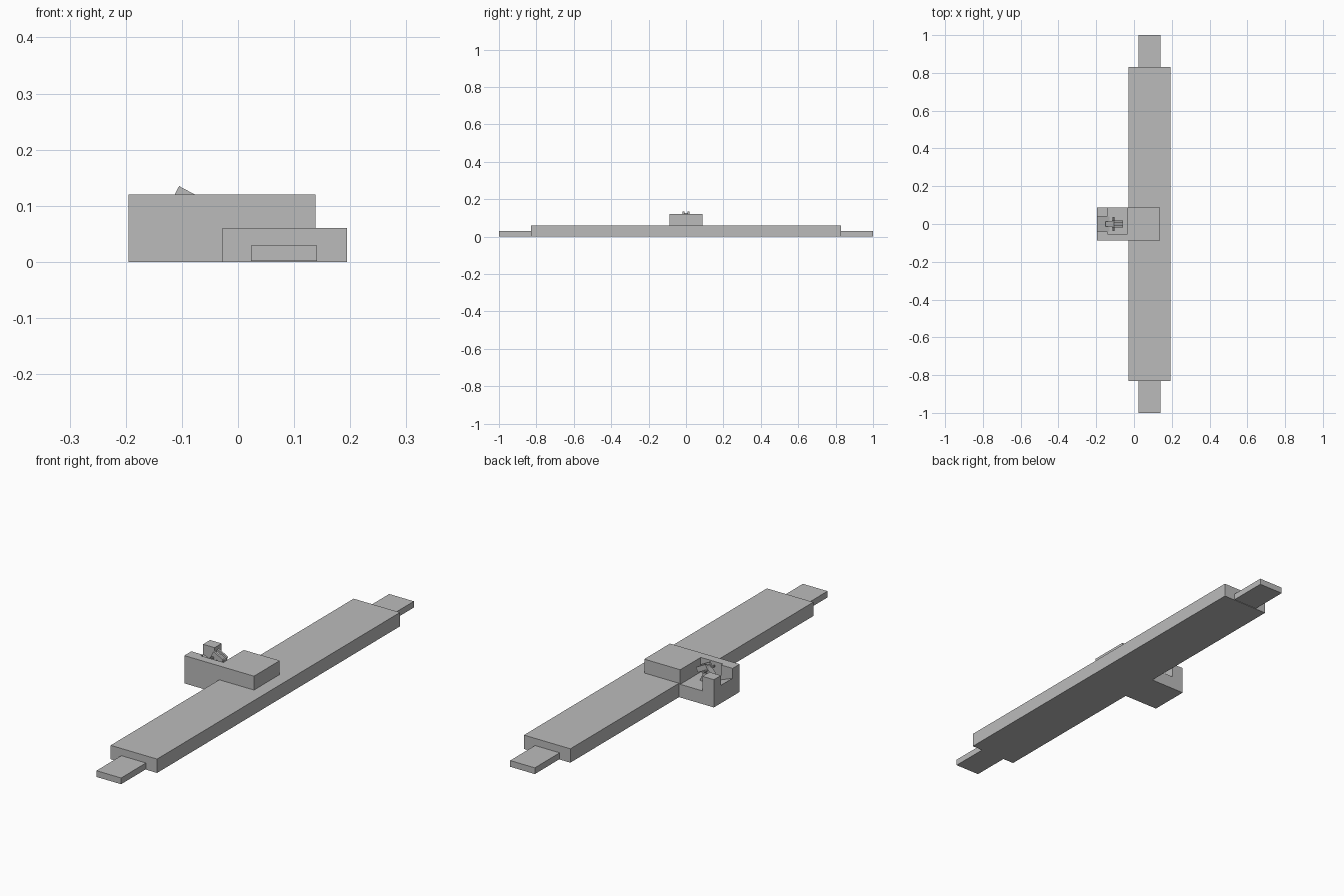
import bpy
import bmesh
import math

cube = bpy.data.objects.get("Cube")
if cube:
    bpy.data.objects.remove(cube, do_unlink=True)

grey = bpy.data.materials.new("plain_grey")
grey.use_nodes = True
grey.diffuse_color = (0.5, 0.5, 0.5, 1)
grey.node_tree.nodes["Principled BSDF"].inputs["Base Color"].default_value = (0.5, 0.5, 0.5, 1)


def extrude(name, profile, y0, y1):
    """Extrude an (x, z) profile along y."""
    bm = bmesh.new()
    face = bm.faces.new([bm.verts.new((x, y0, z)) for x, z in profile])
    ext = bmesh.ops.extrude_face_region(bm, geom=[face])
    verts = [v for v in ext["geom"] if isinstance(v, bmesh.types.BMVert)]
    bmesh.ops.translate(bm, verts=verts, vec=(0, y1 - y0, 0))
    bmesh.ops.recalc_face_normals(bm, faces=bm.faces)
    mesh = bpy.data.meshes.new(name)
    bm.to_mesh(mesh)
    bm.free()
    mesh.materials.append(grey)
    obj = bpy.data.objects.new(name, mesh)
    bpy.context.collection.objects.link(obj)
    return obj


def box(name, x0, x1, y0, y1, z0, z1):
    return extrude(name, [(x0, z0), (x1, z0), (x1, z1), (x0, z1)], y0, y1)


def tilted_bar(name, start, angle, length, depth, y0, y1):
    """Bar whose upper edge runs from start at the given angle."""
    a = math.radians(angle)
    (sx, sz), (c, s) = start, (math.cos(a), math.sin(a))
    pts = [(0, 0), (length, 0), (length, -depth), (0, -depth)]
    return extrude(name, [(sx + u * c - v * s, sz + u * s + v * c) for u, v in pts], y0, y1)


# Long flat body with a thin tab at each end
box("body_bar", -0.028, 0.194, -0.83, 0.83, 0, 0.06)
for side, label in ((-1, "front"), (1, "back")):
    y0, y1 = sorted((side * 0.83, side))
    box(label + "_tab", 0.023, 0.141, y0, y1, 0.002, 0.029)

# Housing steps over the body
housing = extrude("housing", [(-0.195, 0), (-0.028, 0), (-0.028, 0.06),
                              (0.138, 0.06), (0.138, 0.12), (-0.195, 0.12)], -0.088, 0.088)

# Open pocket, and a notch with a sloping floor through the end wall
pocket = box("pocket_cutter", -0.14, -0.034, -0.052, 0.12, 0.057, 0.2)
notch = extrude("notch_cutter", [(-0.21, 0.083), (-0.13, 0.052),
                                 (-0.13, 0.2), (-0.21, 0.2)], -0.04, 0.04)
for cutter in (pocket, notch):
    cutter.hide_render = True
    cutter.hide_set(True)
    cut = housing.modifiers.new(cutter.name, "BOOLEAN")
    cut.operation = "DIFFERENCE"
    cut.solver = "EXACT"
    cut.object = cutter

# Bake the cuts and discard the cutters
depsgraph = bpy.context.evaluated_depsgraph_get()
baked = bpy.data.meshes.new_from_object(housing.evaluated_get(depsgraph))
housing.modifiers.clear()
housing.data = baked
for cutter in (pocket, notch):
    bpy.data.objects.remove(cutter, do_unlink=True)

# Tilted latch: two cheeks, a recessed tongue, a strut and a cross pin
for side, label in ((-1, "front"), (1, "back")):
    y0, y1 = sorted((side * 0.009, side * 0.018))
    tilted_bar(label + "_latch_cheek", (-0.105, 0.135), -28, 0.052, 0.022, y0, y1)
tilted_bar("latch_tongue", (-0.106, 0.126), -28, 0.05, 0.014, -0.009, 0.009)
tilted_bar("latch_strut", (-0.152, 0.07), 50, 0.062, 0.014, -0.014, 0.014)
tilted_bar("latch_foot", (-0.098, 0.11), -68, 0.058, 0.014, -0.014, 0.014)
bpy.ops.mesh.primitive_cylinder_add(vertices=10, radius=0.005, depth=0.076,
                                    location=(-0.108, 0, 0.108), rotation=(math.pi / 2, 0, 0))
pin = bpy.context.object
pin.name = "latch_pin"
pin.data.materials.append(grey)
